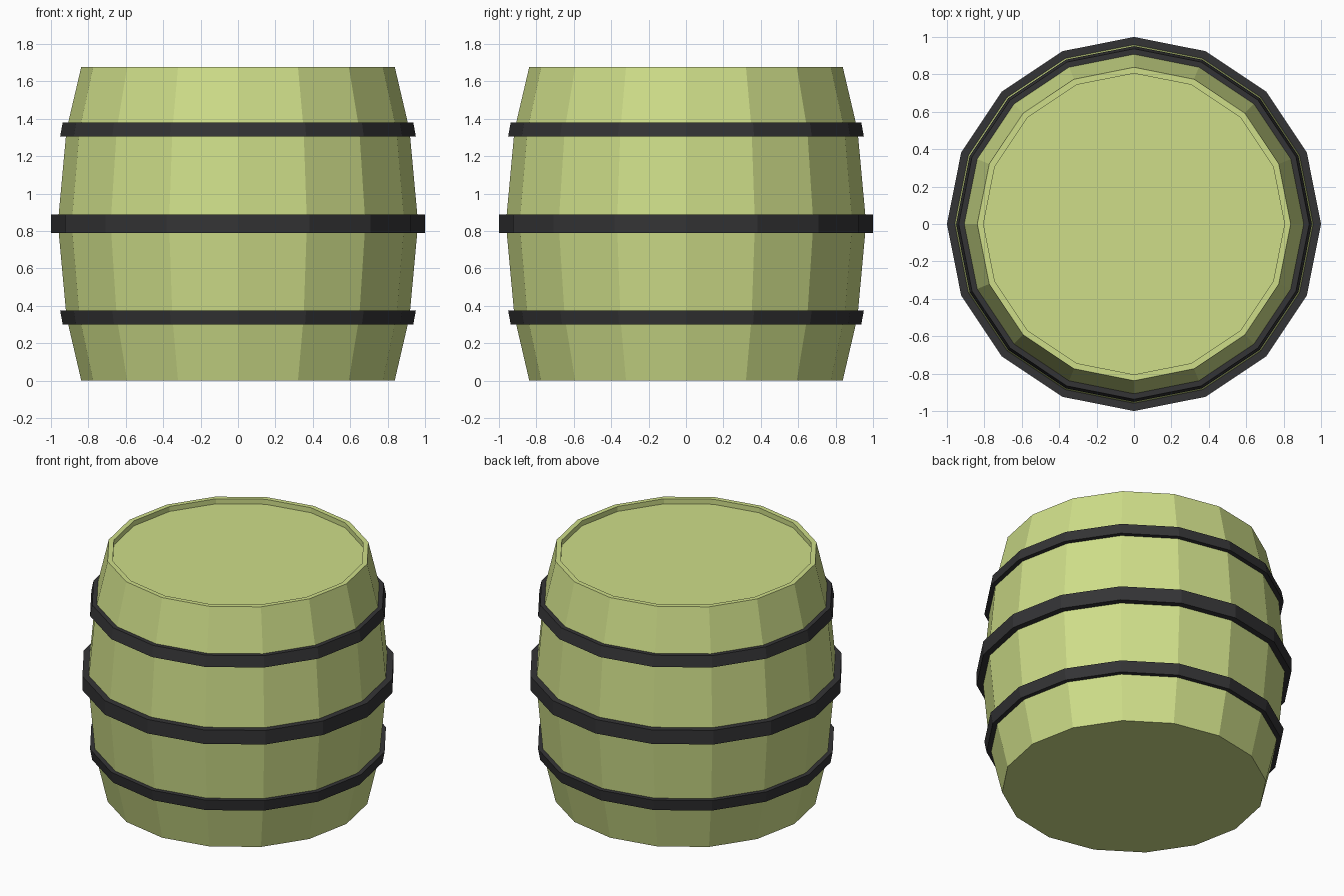
import bpy, bmesh, math

if "Cube" in bpy.data.objects:
    bpy.data.objects.remove(bpy.data.objects["Cube"])

SIDES = 16
MID = 0.84


def material(name, rgb):
    m = bpy.data.materials.new(name)
    m.diffuse_color = (*rgb, 1)
    m.use_nodes = True
    m.node_tree.nodes["Principled BSDF"].inputs["Base Color"].default_value = m.diffuse_color
    return m


def lathe(name, profile, mat, closed=False):
    """Spin (radius, z) points into a flat-faced solid; open profiles get caps."""
    bm = bmesh.new()
    rings = [[bm.verts.new((r * math.cos(i * math.tau / SIDES),
                            r * math.sin(i * math.tau / SIDES), z))
              for i in range(SIDES)] for r, z in profile]
    pairs = list(zip(rings, rings[1:]))
    if closed:
        pairs.append((rings[-1], rings[0]))
    else:
        bm.faces.new(rings[0])
        bm.faces.new(rings[-1])
    for a, b in pairs:
        for i in range(SIDES):
            j = (i + 1) % SIDES
            bm.faces.new((a[i], a[j], b[j], b[i]))
    bmesh.ops.recalc_face_normals(bm, faces=bm.faces)
    me = bpy.data.meshes.new(name)
    bm.to_mesh(me)
    bm.free()
    me.materials.append(mat)
    ob = bpy.data.objects.new(name, me)
    bpy.context.collection.objects.link(ob)
    return ob


wood = material("pale_green_wood", (0.62, 0.73, 0.25))
iron = material("dark_iron", (0.034, 0.034, 0.036))

# Bulging body with a shallow recessed lid
lathe("barrel_body", [(0.838, 0), (0.917, 0.34), (0.963, MID), (0.917, 1.34),
                      (0.838, 1.677), (0.805, 1.677), (0.805, 1.642)], wood)

# Middle hoop
lathe("middle_hoop", [(0.95, 0.79), (1.0, 0.79), (1.0, 0.888), (0.95, 0.888)],
      iron, True)

# Slanted upper and lower hoops, mirrored about the middle
for name, s in (("upper_hoop", 1), ("lower_hoop", -1)):
    lathe(name, [(r, MID + s * h) for r, h in
                 ((0.90, 0.465), (0.951, 0.465), (0.937, 0.541), (0.89, 0.541))],
          iron, True)
